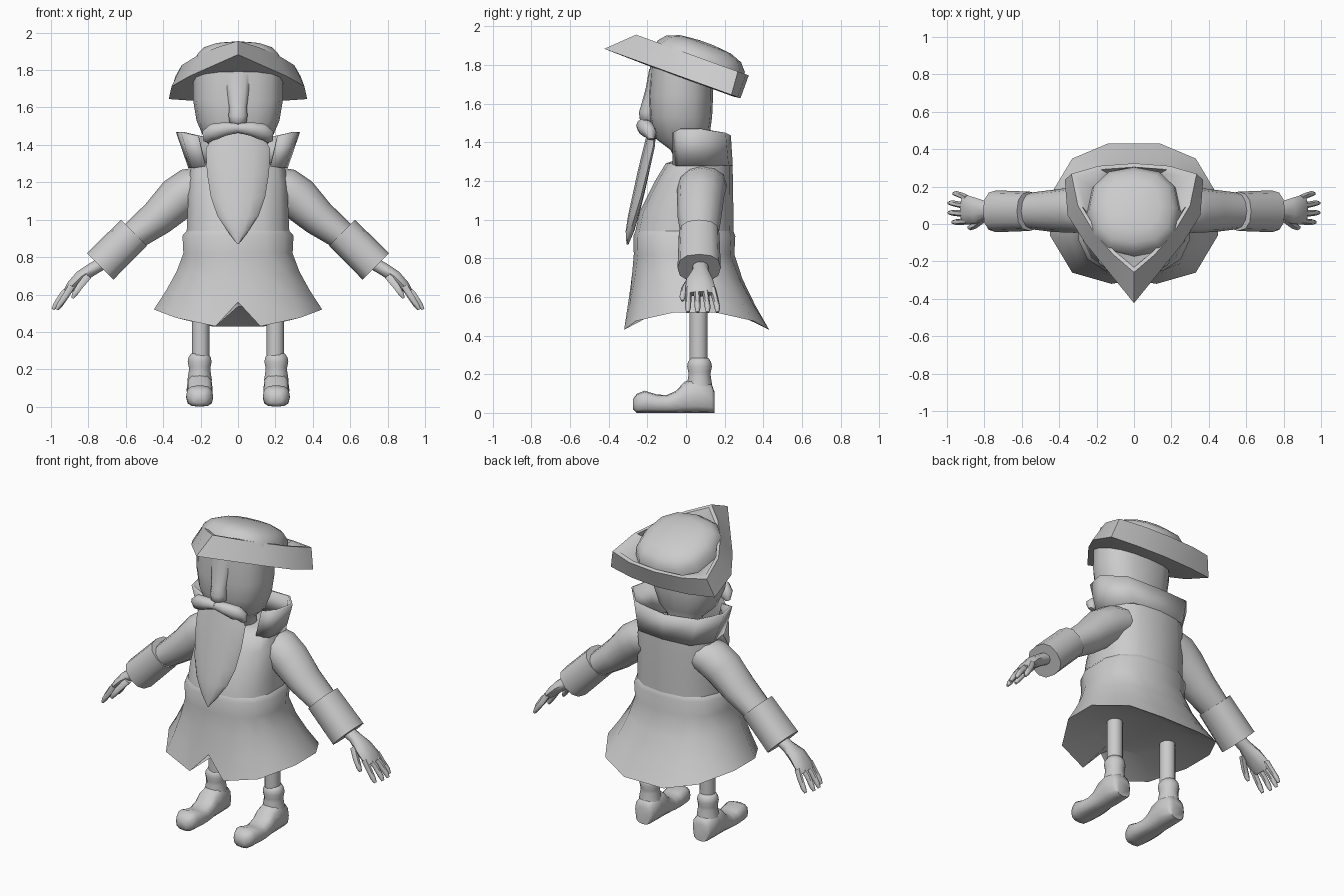
import bpy, bmesh, math
from mathutils import Vector

grey = bpy.data.materials.new("plain light grey")
grey.diffuse_color = (0.6, 0.6, 0.6, 1)


def finish(name, bm, angle=40):
    bmesh.ops.recalc_face_normals(bm, faces=bm.faces)
    me = bpy.data.meshes.new(name)
    bm.to_mesh(me)
    bm.free()
    me.materials.append(grey)
    me.shade_smooth()
    me.set_sharp_from_angle(angle=math.radians(angle))
    ob = bpy.data.objects.new(name, me)
    bpy.context.collection.objects.link(ob)
    return ob


def loft(name, rings, closed=True, caps=(True, True), angle=40):
    """Skin a list of equal-length point rings."""
    bm = bmesh.new()
    vs = [[bm.verts.new(p) for p in r] for r in rings]
    n = len(rings[0])
    for a, b in zip(vs, vs[1:]):
        for i in range(n if closed else n - 1):
            j = (i + 1) % n
            bm.faces.new((a[i], a[j], b[j], b[i]))
    for cap, row in zip(caps, (vs[0], vs[-1])):
        if cap:
            bm.faces.new(row)
    return finish(name, bm, angle)


def sgnpow(v, e):
    return math.copysign(abs(v) ** e, v)


def ring(rx, y0, y1, z, n=14, p=2.5, cx=0):
    """Horizontal superellipse ring starting at the front."""
    pts = []
    for k in range(n):
        a = 2 * math.pi * k / n
        pts.append(Vector((cx + rx * sgnpow(math.sin(a), 2 / p),
                           (y0 + y1) / 2 - (y1 - y0) / 2 * sgnpow(math.cos(a), 2 / p), z)))
    return pts


def sym(half):
    """Full ring from a half ring whose end points lie on x = 0."""
    h = [Vector(p) for p in half]
    return h + [Vector((-p.x, p.y, p.z)) for p in h[-2:0:-1]]


def tube(name, path, s=1, n=10, angle=45, caps=(True, True), p=2):
    """Limb along points (x, y, z, radius in y, radius across)."""
    rings = []
    for i, (x, y, z, ry, rp) in enumerate(path):
        a, b = path[max(i - 1, 0)], path[min(i + 1, len(path) - 1)]
        d = Vector((b[0] - a[0], 0, b[2] - a[2])).normalized()
        row = []
        for k in range(n):
            t = 2 * math.pi * k / n
            c, q = ry * sgnpow(math.cos(t), 2 / p), rp * sgnpow(math.sin(t), 2 / p)
            row.append(Vector((s * (x + d.z * q), y + c, z - d.x * q)))
        rings.append(row)
    return loft(name, rings, angle=angle, caps=caps)


# coat skirt: flares from the waist to a dipping hem with a front notch
waist = ring(0.298, -0.27, 0.25, 0.82)
hem = sym([(0, -0.30, 0.56), (0.12, -0.32, 0.43), (0.33, -0.26, 0.475), (0.45, -0.06, 0.52),
           (0.45, 0.15, 0.52), (0.33, 0.35, 0.475), (0.14, 0.43, 0.43), (0, 0.43, 0.43)])
rows = [ring(0.28, -0.262, 0.245, 0.94), ring(0.303, -0.272, 0.255, 0.915), waist]
for t in (0.33, 0.67, 1):
    rows.append([Vector((*a.lerp(b, t ** 1.3).xy, a.z + (b.z - a.z) * t)) for a, b in zip(waist, hem)])
rows.append([Vector((p.x * 0.55, 0.05 + (p.y - 0.05) * 0.55, 0.535)) for p in hem])
loft("coat_skirt", rows, angle=50, caps=(False, True))

# coat body
loft("coat_body", [ring(rx, a, b, z) for rx, a, b, z in [
    (0.28, -0.262, 0.245, 0.94), (0.275, -0.24, 0.245, 1.04),
    (0.27, -0.16, 0.243, 1.20), (0.255, -0.105, 0.24, 1.29), (0.15, -0.05, 0.18, 1.31)]],
    angle=50, caps=(False, True))

# standing collar, open at the front
low = [(0.17, -0.06, 1.28), (0.24, -0.03, 1.28), (0.255, 0.1, 1.28), (0.18, 0.21, 1.28), (0, 0.23, 1.28)]
top = [(0.21, -0.06, 1.45), (0.295, -0.03, 1.47), (0.32, 0.08, 1.47), (0.22, 0.195, 1.45), (0, 0.22, 1.435)]


def open_row(half):
    return [Vector(p) for p in half] + [Vector((-p[0], p[1], p[2])) for p in half[-2::-1]]


collar = loft("collar", [open_row(low), open_row(top)], closed=False, caps=(False, False), angle=55)
mod = collar.modifiers.new("thickness", "SOLIDIFY")
mod.thickness = 0.012

# head and neck
loft("head", [ring(rx, a, b, z, 16, 2.4) for rx, a, b, z in [
    (0.10, -0.05, 0.10, 1.30), (0.11, -0.08, 0.09, 1.36), (0.175, -0.16, 0.12, 1.42),
    (0.222, -0.19, 0.135, 1.53), (0.24, -0.195, 0.14, 1.64), (0.24, -0.185, 0.14, 1.80)]])

# nose
loft("nose", [ring(rx, a, -0.15, z, 10, 2) for rx, a, z in [
    (0.07, -0.19, 1.78), (0.06, -0.208, 1.68), (0.05, -0.23, 1.60),
    (0.053, -0.243, 1.555), (0.048, -0.24, 1.52), (0.02, -0.215, 1.50)]], angle=60)

# beard: flat tapering slab curved around the chin
rows = []
for z, w, yc, th in [(1.47, 0.12, -0.175, 0.02), (1.38, 0.172, -0.19, 0.028), (1.25, 0.166, -0.22, 0.03),
                     (1.12, 0.145, -0.248, 0.03), (1.02, 0.11, -0.272, 0.028),
                     (0.94, 0.058, -0.29, 0.022), (0.87, 0.004, -0.303, 0.005)]:
    rows.append([Vector((p.x, p.y + 0.7 * p.x ** 2, z)) for p in ring(w, yc - th, yc + th, z, 12, 2)])
loft("beard", rows, angle=60)

# tilted three-cornered hat
def tilt(pts):
    return [Vector((x, u * 0.94 + v * 0.34, 1.73 - u * 0.34 + v * 0.94)) for x, u, v in pts]


def oval(r, v):
    return ring(r, 0.035 - r, 0.035 + r, v, 12, 2.4)


brim = [(0, -0.45), (0.13, -0.28), (0.26, -0.11), (0.355, 0.05), (0.37, 0.25), (0.2, 0.285), (0, 0.30)]
lip = [(0, -0.32), (0.11, -0.22), (0.21, -0.10), (0.30, 0.06), (0.335, 0.24), (0.19, 0.285), (0, 0.30)]
rim_in = [(x * 0.93, 0.03 + (u - 0.03) * 0.92, 0.125) for x, u in lip]
loft("hat", [tilt(r) for r in (
    oval(0.23, -0.005), sym([(x, u, 0.0) for x, u in brim]), sym([(x, u, 0.125) for x, u in lip]),
    sym(rim_in), oval(0.25, 0.085), oval(0.24, 0.135), oval(0.205, 0.175), oval(0.14, 0.2),
    oval(0.04, 0.21))], angle=50)

for s, side in ((1, "left"), (-1, "right")):
    # moustache half
    tube(side + "_moustache", [(0, -0.215, 1.49, 0.035, 0.027), (0.07, -0.22, 1.485, 0.038, 0.038),
                               (0.13, -0.205, 1.47, 0.042, 0.047), (0.16, -0.19, 1.45, 0.038, 0.04),
                               (0.172, -0.18, 1.415, 0.015, 0.015)], s, angle=60, caps=(False, True))
    # sleeve and turned-back cuff
    tube(side + "_sleeve", [(0.19, 0.085, 1.185, 0.125, 0.10), (0.25, 0.082, 1.165, 0.127, 0.115),
                            (0.32, 0.075, 1.115, 0.122, 0.117), (0.43, 0.07, 1.01, 0.113, 0.098),
                            (0.575, 0.07, 0.90, 0.095, 0.075)], s, 12, caps=(False, False))
    tube(side + "_cuff", [(0.557, 0.068, 0.93, 0.105, 0.098), (0.737, 0.068, 0.75, 0.112, 0.1)], s, 12, p=2.4)
    # hand
    tube(side + "_hand", [(0.72, 0.075, 0.77, 0.042, 0.036), (0.78, 0.075, 0.735, 0.042, 0.036),
                          (0.84, 0.07, 0.695, 0.068, 0.036), (0.89, 0.075, 0.645, 0.078, 0.03),
                          (0.915, 0.075, 0.615, 0.07, 0.02)], s)
    for k, (y0, y1, r) in enumerate([(0.015, 0.01, -0.02), (0.055, 0.06, 0), (0.097, 0.112, 0), (0.137, 0.162, -0.025)]):
        tube(f"{side}_finger_{k + 1}", [(0.89, y0, 0.645, 0.018, 0.02),
                                        (0.94 + r, (y0 + y1) / 2, 0.598, 0.017, 0.018),
                                        (0.975 + r, y1, 0.545, 0.015, 0.016),
                                        (0.99 + r, y1, 0.52, 0.009, 0.009)], s, 6, 60)
    tube(side + "_thumb", [(0.80, 0.03, 0.70, 0.022, 0.022), (0.845, -0.005, 0.645, 0.02, 0.02),
                           (0.875, -0.018, 0.60, 0.016, 0.016), (0.885, -0.018, 0.58, 0.008, 0.008)], s, 6, 60)
    # leg and boot shaft
    loft(side + "_leg", [ring(0.047, 0.018, 0.112, z, 12, 2, s * 0.2) for z in (0.27, 0.55)])
    loft(side + "_boot_shaft", [ring(r, 0.07 - r, 0.07 + r, z, 12, 2, s * 0.205) for r, z in [
        (0.066, 0.14), (0.058, 0.19), (0.058, 0.21), (0.064, 0.24), (0.06, 0.262), (0.046, 0.285)]],
        angle=60, caps=(False, True))
    # boot foot, lofted from heel to toe
    rows = []
    for y, w, h in [(0.147, 0.05, 0.11), (0.132, 0.064, 0.15), (0.05, 0.07, 0.18), (-0.01, 0.068, 0.16),
                    (-0.05, 0.068, 0.115), (-0.10, 0.07, 0.092), (-0.15, 0.072, 0.095),
                    (-0.215, 0.072, 0.115), (-0.255, 0.058, 0.098), (-0.275, 0.03, 0.07)]:
        b = 0.02 if y < -0.27 else 0
        rows.append([Vector((p.x, y, p.y)) for p in ring(w, b, h, 0, 12, 2.8, s * 0.205)])
    loft(side + "_boot_foot", rows, angle=60)
